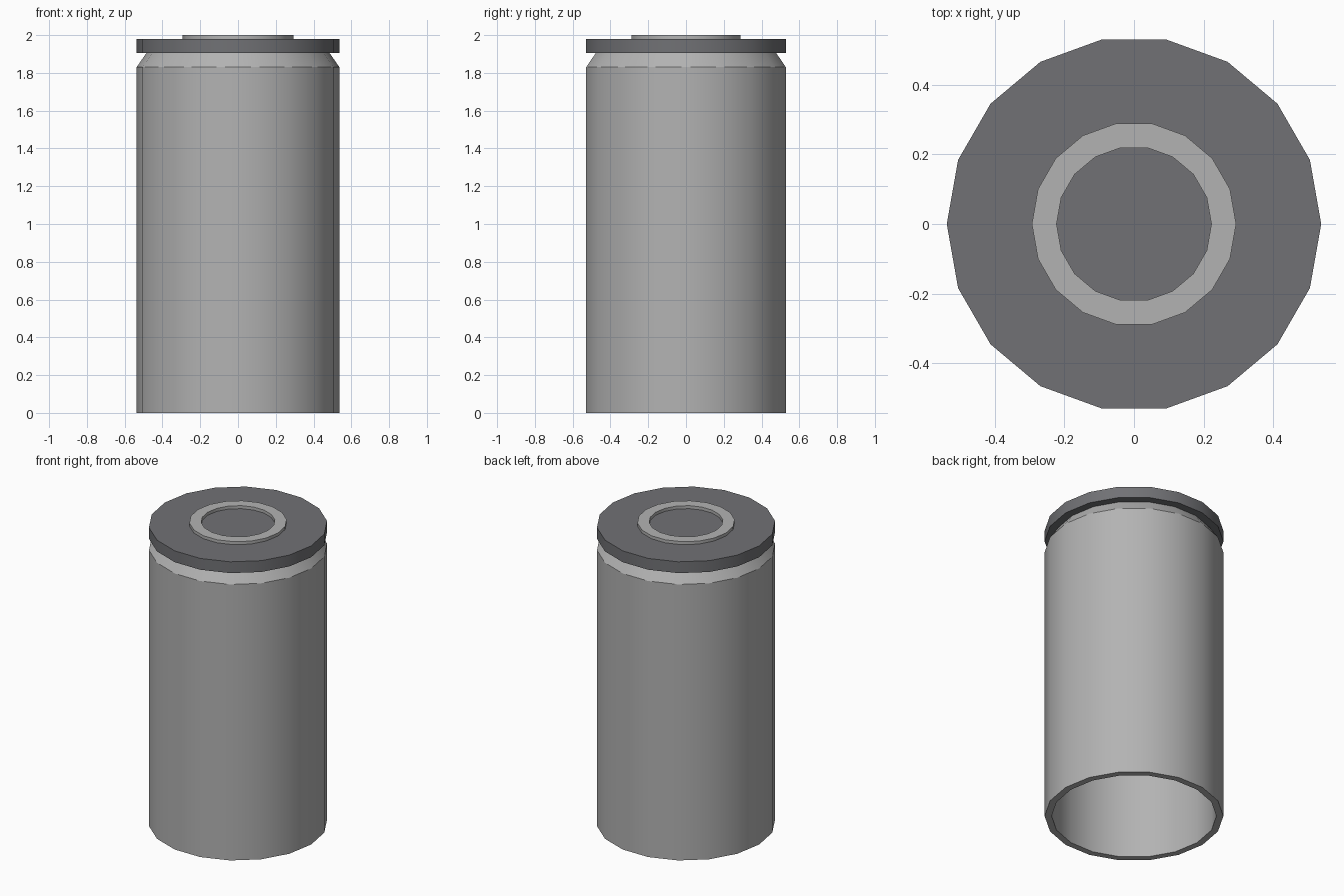
import bpy
import bmesh
from math import cos, sin, tau, radians

SIDES = 18

cube = bpy.data.objects.get("Cube")
if cube:
    bpy.data.objects.remove(cube, do_unlink=True)


def make_material(name, color):
    mat = bpy.data.materials.new(name)
    mat.use_nodes = True
    mat.diffuse_color = color
    mat.node_tree.nodes["Principled BSDF"].inputs["Base Color"].default_value = color
    return mat


def lathe(name, profile, mat, closed=True):
    """Revolve (radius, height) points; a closed profile gives a tube, an open one gets end caps."""
    bm = bmesh.new()
    rings = []
    for r, z in profile:
        rings.append([bm.verts.new((r * cos(tau * i / SIDES), r * sin(tau * i / SIDES), z))
                      for i in range(SIDES)])
    pairs = list(zip(rings, rings[1:]))
    if closed:
        pairs.append((rings[-1], rings[0]))
    else:
        bm.faces.new(rings[0])
        bm.faces.new(rings[-1])
    for low, high in pairs:
        for i in range(SIDES):
            j = (i + 1) % SIDES
            bm.faces.new((low[i], low[j], high[j], high[i]))
    bmesh.ops.recalc_face_normals(bm, faces=bm.faces)
    mesh = bpy.data.meshes.new(name)
    bm.to_mesh(mesh)
    bm.free()
    mesh.materials.append(mat)
    obj = bpy.data.objects.new(name, mesh)
    bpy.context.collection.objects.link(obj)
    bpy.ops.object.select_all(action='DESELECT')
    obj.select_set(True)
    bpy.context.view_layer.objects.active = obj
    bpy.ops.object.shade_smooth_by_angle(angle=radians(30))
    return obj


light_grey = make_material("light_grey", (0.45, 0.45, 0.45, 1))
dark_grey = make_material("dark_grey", (0.165, 0.167, 0.178, 1))

# Hollow body, open at the bottom, with a tapered shoulder
lathe("body", [(0.537, 0), (0.537, 1.83), (0.485, 1.905),
               (0.44, 1.905), (0.495, 1.82), (0.495, 0)], light_grey)

# Flat lid
lathe("lid", [(0.537, 1.905), (0.537, 1.98)], dark_grey, closed=False)

# Raised ring on the lid
lathe("top_ring", [(0.293, 1.98), (0.293, 2.0), (0.222, 2.0), (0.222, 1.98)], light_grey)
